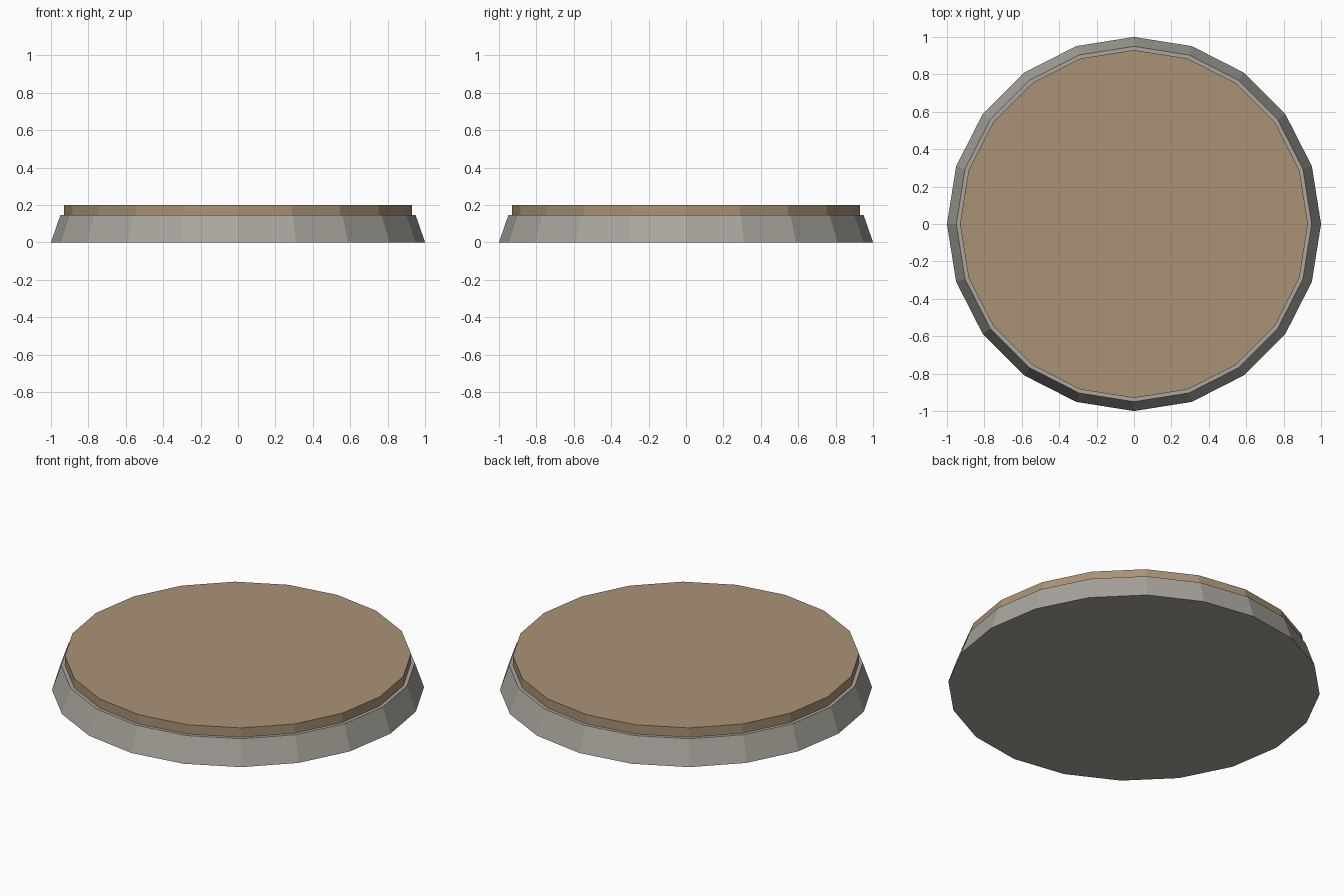
import bpy

if "Cube" in bpy.data.objects:
    bpy.data.objects.remove(bpy.data.objects["Cube"])

SIDES = 20


def material(name, color):
    mat = bpy.data.materials.new(name)
    mat.diffuse_color = (*color, 1)
    mat.use_nodes = True
    mat.node_tree.nodes["Principled BSDF"].inputs["Base Color"].default_value = mat.diffuse_color
    return mat


def disc(name, r_bottom, r_top, z0, z1, mat):
    """Flat-shaded tapered disc between two heights."""
    bpy.ops.mesh.primitive_cone_add(
        vertices=SIDES, radius1=r_bottom, radius2=r_top,
        depth=z1 - z0, end_fill_type='NGON', location=(0, 0, (z0 + z1) / 2))
    obj = bpy.context.object
    obj.name = name
    obj.data.materials.append(mat)
    return obj


stone = material("stone", (0.40, 0.38, 0.34))
earth = material("earth", (0.40, 0.29, 0.18))

# Tapered stone plinth
disc("plinth", 1.0, 0.95, 0.0, 0.145, stone)

# Straight-sided earth layer set on top
disc("ground_layer", 0.93, 0.93, 0.145, 0.2, earth)
